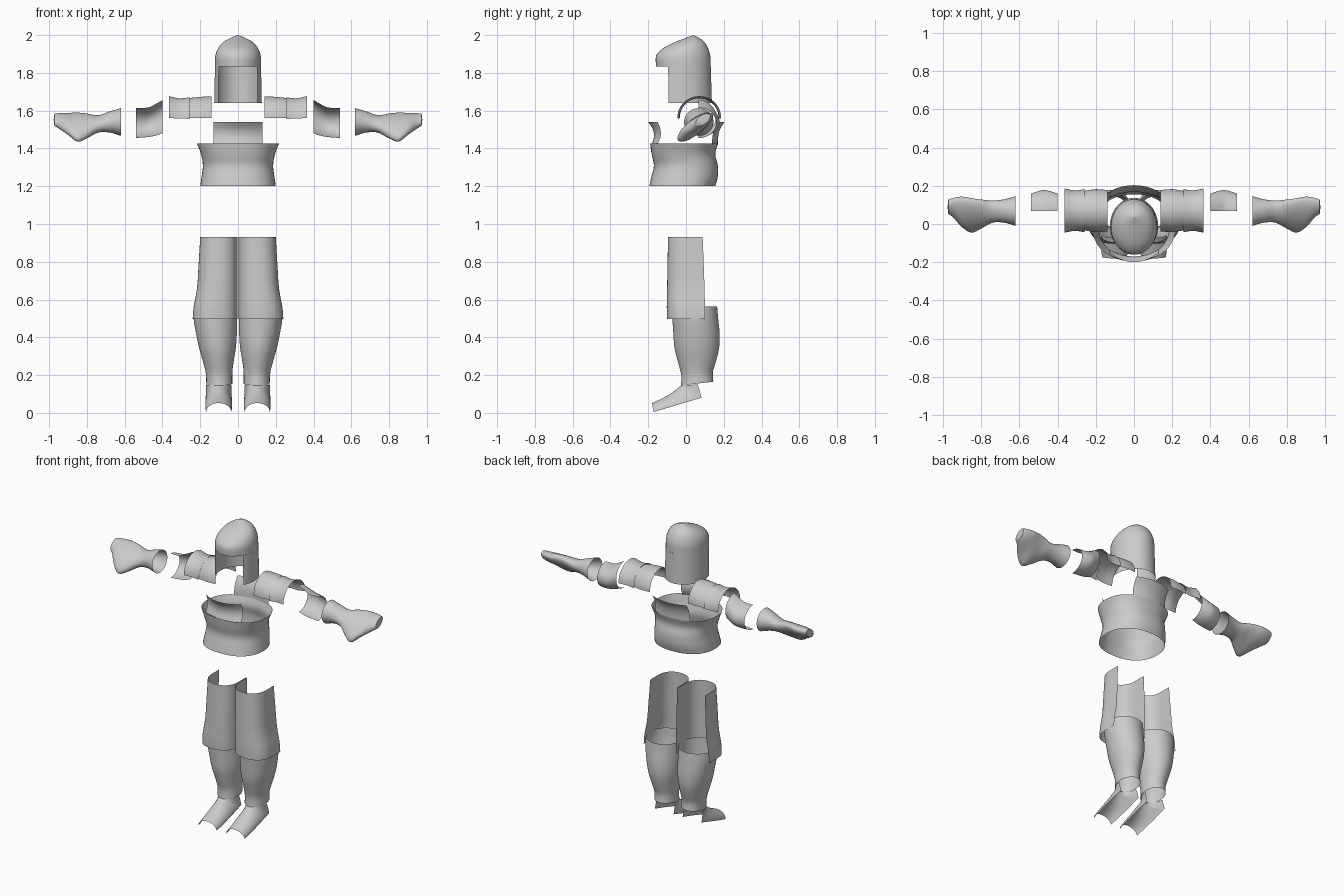
import bpy, bmesh
from math import sin, cos, pi, radians, copysign

if "Cube" in bpy.data.objects:
    bpy.data.objects.remove(bpy.data.objects["Cube"])


def resample(keys, steps):
    """Catmull-Rom interpolation between key sections."""
    out = []
    for i in range(len(keys) - 1):
        a, b = keys[max(i - 1, 0)], keys[i]
        c, d = keys[i + 1], keys[min(i + 2, len(keys) - 1)]
        for s in range(steps):
            t = s / steps
            out.append(tuple(0.5 * (2 * q + (r - p) * t + (2 * p - 5 * q + 4 * r - w) * t * t
                                    + (3 * q - p - 3 * r + w) * t ** 3)
                             for p, q, r, w in zip(a, b, c, d)))
    return out + [tuple(keys[-1])]


def loft(name, rows, closed=False, mirror=False):
    """Skin equal-length rows of points into a thin shell."""
    bm = bmesh.new()
    grid = [[bm.verts.new(p) for p in row] for row in rows]
    n = len(rows[0])
    for a, b in zip(grid, grid[1:]):
        for j in range(n if closed else n - 1):
            k = (j + 1) % n
            bm.faces.new((a[j], a[k], b[k], b[j]))
    bmesh.ops.remove_doubles(bm, verts=bm.verts, dist=0.0002)
    bmesh.ops.recalc_face_normals(bm, faces=bm.faces)
    me = bpy.data.meshes.new(name)
    bm.to_mesh(me)
    bm.free()
    ob = bpy.data.objects.new(name, me)
    bpy.context.collection.objects.link(ob)
    bpy.ops.object.select_all(action='DESELECT')
    ob.select_set(True)
    bpy.context.view_layer.objects.active = ob
    bpy.ops.object.shade_smooth_by_angle(angle=radians(50))
    if mirror:
        mod = ob.modifiers.new("Mirror", 'MIRROR')
        mod.use_mirror_merge = False
    return ob


def spread(a, b, n):
    return [a + (b - a) * i / n for i in range(n + 1)]


def oval(z, x0, x1, y0, y1, angles, power=2.0):
    """Horizontal superellipse section; angle 90 degrees is the back."""
    f = lambda v: copysign(abs(v) ** (2 / power), v)
    return [((x0 + x1) / 2 + (x1 - x0) / 2 * f(cos(t)),
             (y0 + y1) / 2 + (y1 - y0) / 2 * f(sin(t)), z) for t in angles]


RING = [2 * pi * i / 48 for i in range(48)]

# helmet dome with a beak in front: z, half width, front y, back y
dome = resample([(1.835, .122, -.158, .131), (1.89, .12, -.158, .129), (1.93, .106, -.122, .117),
                 (1.962, .08, -.06, .098), (1.985, .04, 0, .07), (2.0, .0, .037, .037)], 4)
loft("helmet_dome", [oval(z, -w, w, f, b, RING) for z, w, f, b in dome], closed=True)

# helmet sides and back, open at the face
loft("helmet_skirt", [oval(z, -w, w, -.158, b, spread(radians(-34), radians(214), 40))
                      for z, w, b in [(1.64, .126, .137), (1.74, .124, .134), (1.835, .122, .131)]])

# waist plate: z, half width, front y, back y
waist = resample([(1.20, .20, -.195, .155), (1.25, .193, -.183, .168), (1.31, .186, -.17, .168),
                  (1.37, .196, -.182, .155), (1.425, .217, -.19, .17)], 4)
loft("waist_plate", [oval(z, -w, w, f, b, RING, 2.3) for z, w, f, b in waist], closed=True)


# upright chest and back panels: z, centre y, curve of the sides
def panel(name, half, keys):
    loft(name, [[(x, y + c * (x / half) ** 2, z) for x in spread(-half, half, 16)]
                for z, y, c in resample(keys, 4)])


panel("chest_panel", .13, [(1.42, -.182, .03), (1.46, -.17, .035), (1.50, -.175, .04), (1.54, -.2, .05)])
panel("back_panel", .125, [(1.42, .168, -.03), (1.46, .17, -.03), (1.50, .18, -.03), (1.54, .203, -.03)])


# arm plates are partial tubes along x: x, centre y, centre z, radius y, radius z
def arm_plate(name, start, end, keys):
    loft(name, [[(x, y + ry * cos(t), z + rz * sin(t))
                 for t in spread(radians(start), radians(end), 24)]
                for x, y, z, ry, rz in resample(keys, 4)], mirror=True)


arm_plate("shoulder_plate", 0, 180, [(.14, .07, 1.56, .108, .115), (.20, .07, 1.56, .112, .113),
                                     (.262, .07, 1.56, .103, .106)])
arm_plate("upper_arm_plate", 0, 180, [(.258, .07, 1.557, .113, .114), (.31, .07, 1.558, .106, .107),
                                      (.365, .07, 1.562, .116, .115)])
arm_plate("elbow_plate", -90, 90, [(.40, .067, 1.568, .092, .088), (.44, .067, 1.55, .105, .083),
                                   (.48, .067, 1.538, .11, .078), (.54, .067, 1.535, .092, .08)])

# gauntlet: x, centre y, centre z, radius y, radius z, tilt
glove = resample([(.62, .068, 1.54, .078, .073, 90), (.68, .068, 1.54, .061, .056, 85),
                  (.74, .065, 1.53, .058, .046, 70), (.80, .052, 1.519, .076, .066, 48),
                  (.85, .045, 1.513, .09, .077, 40), (.90, .063, 1.53, .08, .058, 45),
                  (.945, .085, 1.545, .052, .042, 55), (.972, .09, 1.552, .038, .032, 60)], 4)
glove.append((.976, .09, 1.552, .0, .0, 60))
loft("gauntlet", [[(x, y + ry * cos(t), z + rz * cos(t - radians(a))) for t in RING]
                  for x, y, z, ry, rz, a in glove], closed=True, mirror=True)


# thigh guard, open at the back: z, inner x, outer x, front y, back y
def u_section(z, x0, x1, f, b):
    mid = f + .11
    arc = oval(z, x0, x1, f, f + .22, spread(pi, 2 * pi, 28), 2.3)
    side = spread(b, mid, 4)[:-1]
    return [(x0, y, z) for y in side] + arc + [(x1, y, z) for y in reversed(side)]


thigh = resample([(.498, .003, .24, -.1, .10), (.56, .003, .235, -.102, .10), (.66, .003, .217, -.1, .098),
                  (.78, .003, .209, -.098, .094), (.93, .003, .20, -.095, .088)], 3)
loft("thigh_guard", [u_section(*k) for k in thigh], mirror=True)

# greave: z, inner x, outer x, front y, back y, rise of the back edge
greave = resample([(.145, .03, .168, -.027, .145, .02), (.20, .03, .17, -.025, .142, .015),
                   (.26, .025, .182, -.04, .155, 0), (.34, .012, .205, -.06, .175, 0),
                   (.42, .006, .222, -.067, .178, 0), (.50, .004, .235, -.072, .17, 0),
                   (.562, .004, .235, -.074, .165, 0)], 3)
loft("greave", [[(x, y, z + rise * (y - f) / (b - f)) for x, y, _ in oval(z, x0, x1, f, b, RING)]
                for z, x0, x1, f, b, rise in greave], closed=True, mirror=True)

# foot guard: top y, top z, edge y, edge z, half width
foot = resample([(-.18, .052, -.172, .005, .066), (-.13, .075, -.10, .026, .07),
                 (-.08, .103, -.01, .053, .071), (-.035, .138, .082, .08, .069)], 4)
foot += [(-.025, .145, .073, .115, .068), (-.02, .147, .062, .15, .066)]
loft("foot_guard", [[(.102 + w * cos(t), ey + (ty - ey) * sin(t), ez + (tz - ez) * sin(t))
                     for t in spread(0, pi, 24)] for ty, tz, ey, ez, w in foot], mirror=True)
